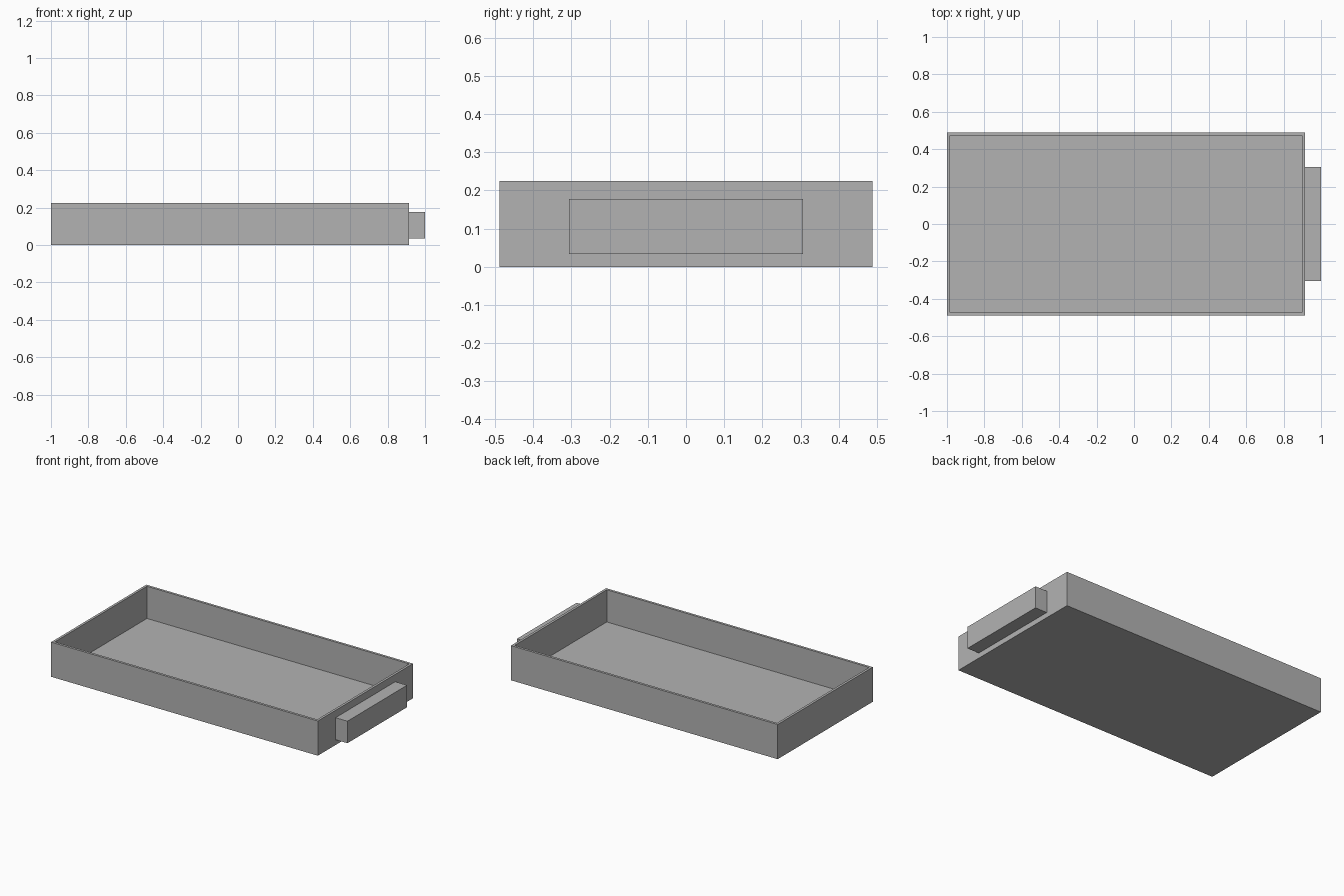
import bpy
import bmesh
from mathutils import Matrix, Vector

cube = bpy.data.objects.get("Cube")
if cube:
    bpy.data.objects.remove(cube, do_unlink=True)

GREY = (0.45, 0.45, 0.45, 1)
grey = bpy.data.materials.new("plain grey")
grey.use_nodes = True
grey.diffuse_color = GREY
grey.node_tree.nodes["Principled BSDF"].inputs["Base Color"].default_value = GREY


def box_mesh(low, high):
    """Axis-aligned box between two corners."""
    low, high = Vector(low), Vector(high)
    bm = bmesh.new()
    bmesh.ops.create_cube(bm, size=1, matrix=Matrix.Translation((low + high) / 2)
                          @ Matrix.Diagonal((*(high - low), 1)))
    return bm


def finish(bm, name):
    mesh = bpy.data.meshes.new(name)
    bm.to_mesh(mesh)
    bm.free()
    mesh.materials.append(grey)
    obj = bpy.data.objects.new(name, mesh)
    bpy.context.collection.objects.link(obj)
    return obj


LEFT_END, RIGHT_END, HALF_WIDTH, HEIGHT = -1, 0.915, 0.488, 0.225
WALL = 0.016

# Open tray: inset the top face for the rim, then sink it to the floor
tray = box_mesh((LEFT_END, -HALF_WIDTH, 0), (RIGHT_END, HALF_WIDTH, HEIGHT))
top = max(tray.faces, key=lambda f: f.calc_center_median().z)
bmesh.ops.inset_region(tray, faces=[top], thickness=WALL, use_even_offset=True)
floor = bmesh.ops.extrude_discrete_faces(tray, faces=[top])["faces"]
bmesh.ops.translate(tray, verts=floor[0].verts, vec=(0, 0, WALL - HEIGHT))
finish(tray, "tray")

# Solid handle block on the end wall
finish(box_mesh((RIGHT_END, -0.306, 0.034), (1, 0.306, 0.177)), "handle")
